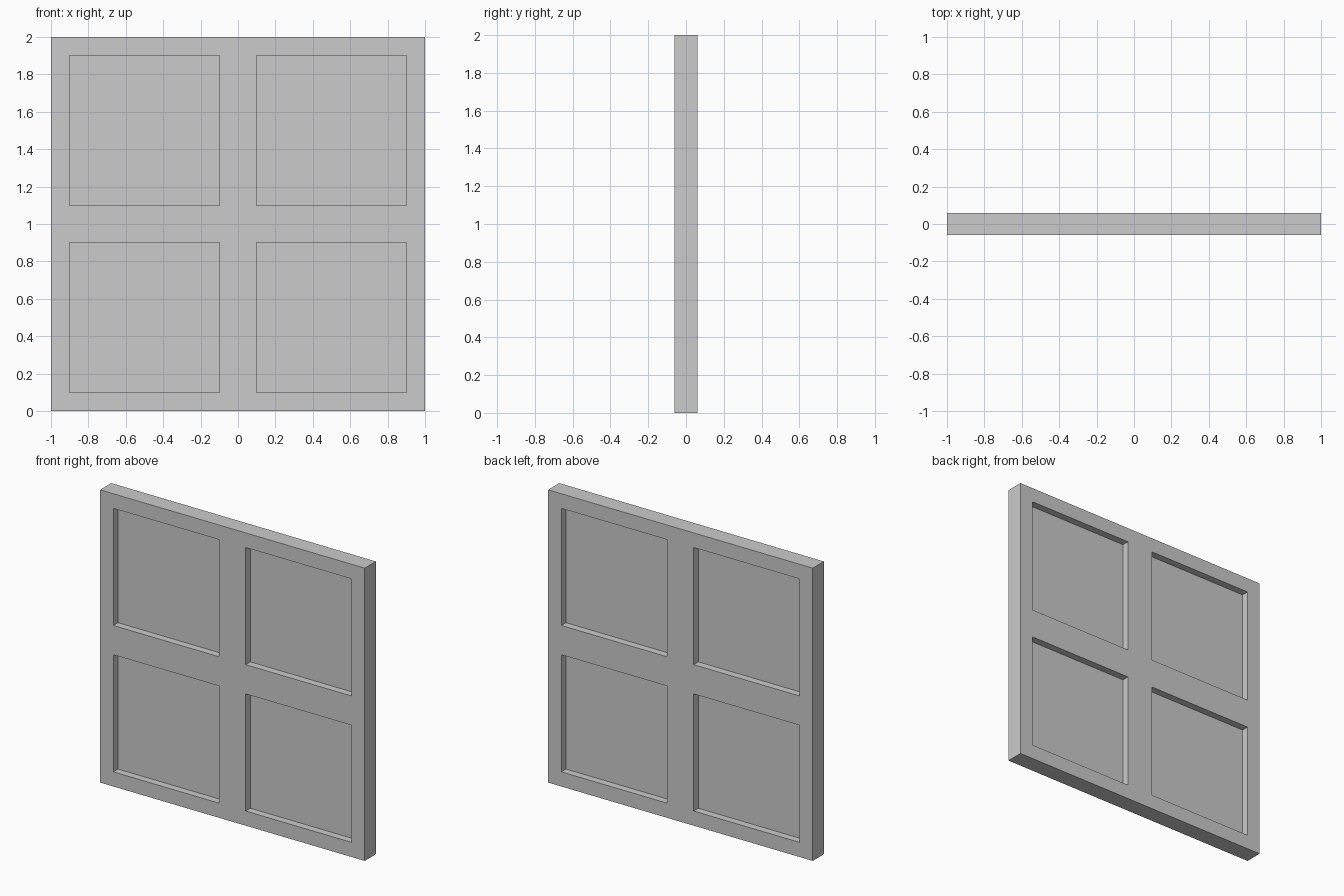
import bpy
import bmesh
import math

if "Cube" in bpy.data.objects:
    bpy.data.objects.remove(bpy.data.objects["Cube"])

DEPTH = 0.12    # frame thickness
PANE = 0.02     # pane thickness
XS = [-1, -0.9, -0.1, 0.1, 0.9, 1]   # bar edges across
ZS = [0, 0.1, 0.9, 1.1, 1.9, 2]      # bar edges upward


def finish(bm, name):
    bmesh.ops.recalc_face_normals(bm, faces=bm.faces)
    mesh = bpy.data.meshes.new(name)
    bm.to_mesh(mesh)
    bm.free()
    obj = bpy.data.objects.new(name, mesh)
    bpy.context.collection.objects.link(obj)
    return obj


# Window frame: a flat lattice with four openings, extruded to depth
bm = bmesh.new()
grid = [[bm.verts.new((x, -DEPTH / 2, z)) for z in ZS] for x in XS]
for i in range(5):
    for j in range(5):
        if i in (1, 3) and j in (1, 3):
            continue
        bm.faces.new((grid[i][j], grid[i + 1][j], grid[i + 1][j + 1], grid[i][j + 1]))
ext = bmesh.ops.extrude_face_region(bm, geom=bm.faces[:], use_keep_orig=True)
back = [g for g in ext["geom"] if isinstance(g, bmesh.types.BMVert)]
bmesh.ops.translate(bm, verts=back, vec=(0, DEPTH, 0))
bmesh.ops.dissolve_limit(bm, angle_limit=math.radians(1), verts=bm.verts, edges=bm.edges)
finish(bm, "window_frame")

# Panes: one thin slab set midway in each opening
for row, z in (("lower", 0.5), ("upper", 1.5)):
    for side, x in (("left", -0.5), ("right", 0.5)):
        bm = bmesh.new()
        bmesh.ops.create_cube(bm, size=1)
        bmesh.ops.scale(bm, verts=bm.verts, vec=(0.8, PANE, 0.8))
        pane = finish(bm, f"{row}_{side}_pane")
        pane.location = (x, 0, z)
